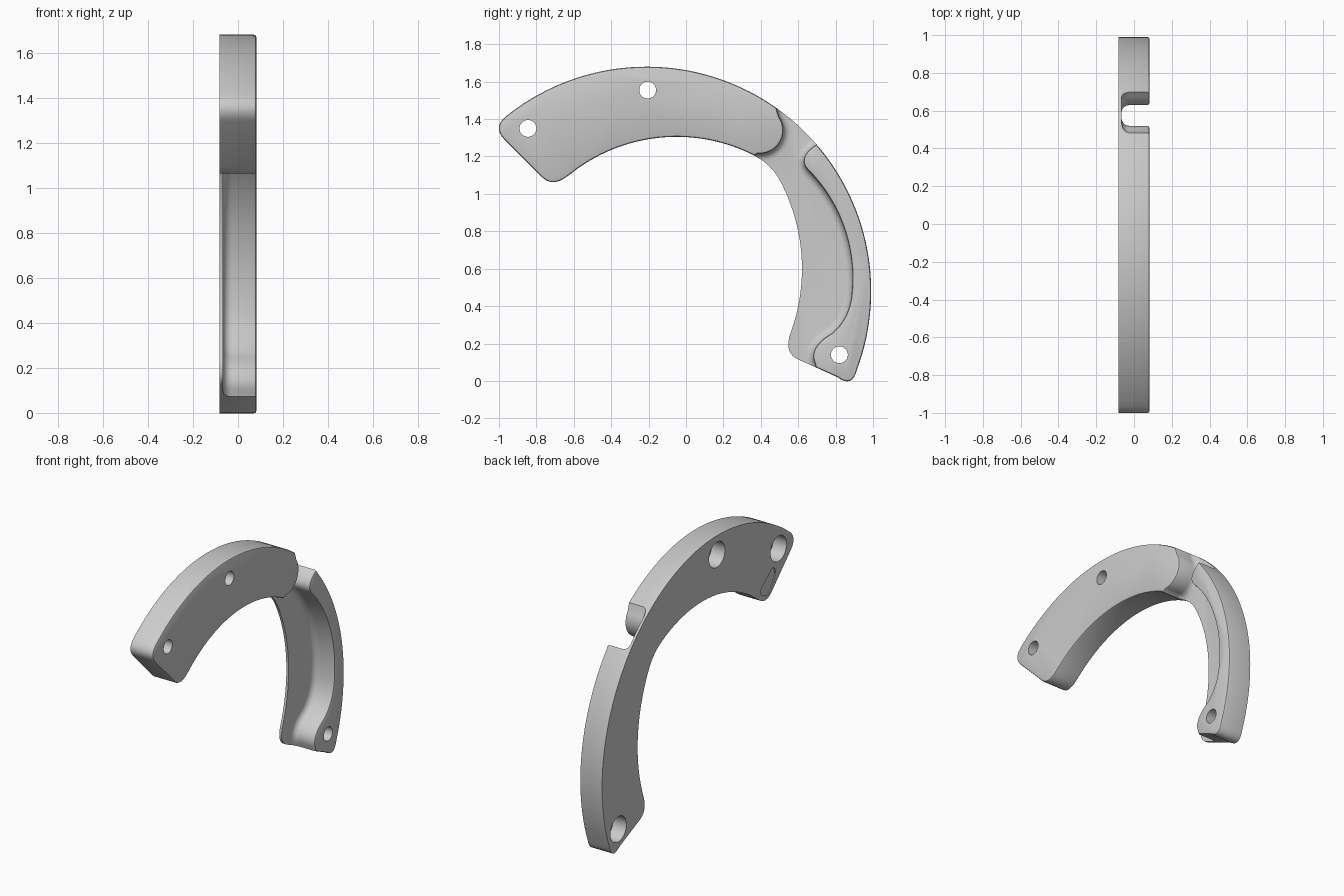
import bpy, bmesh, math
from mathutils import Vector

cube = bpy.data.objects.get("Cube")
if cube:
    bpy.data.objects.remove(cube, do_unlink=True)

HALF = 0.082          # half thickness along x
FLOOR = -0.066        # top of the thin web


def arc(cy, cz, r, a0, a1, n):
    """Points on a circle in the y-z plane, angles in degrees."""
    out = []
    for i in range(n + 1):
        a = math.radians(a0 + (a1 - a0) * i / n)
        out.append((cy + r * math.cos(a), cz + r * math.sin(a)))
    return out


def corner(p, c, q, n=8):
    """Rounded corner from p to q, pulled towards c."""
    out = []
    for i in range(n + 1):
        t = i / n
        out.append(tuple((1 - t) ** 2 * p[k] + 2 * t * (1 - t) * c[k] + t * t * q[k]
                         for k in (0, 1)))
    return out


def prism(name, pts, x0, x1, round_low=0.0):
    """Extrude a y-z outline along x, optionally rounding its low-x rim."""
    bm = bmesh.new()
    face = bm.faces.new([bm.verts.new((x0, y, z)) for y, z in pts])
    bmesh.ops.remove_doubles(bm, verts=bm.verts[:], dist=0.003)
    ext = bmesh.ops.extrude_face_region(bm, geom=bm.faces[:])
    for v in ext["geom"]:
        if isinstance(v, bmesh.types.BMVert):
            v.co.x = x1
    bmesh.ops.recalc_face_normals(bm, faces=bm.faces[:])
    if round_low:
        rim = [e for e in bm.edges if all(abs(v.co.x - x0) < 1e-5 for v in e.verts)]
        bmesh.ops.bevel(bm, geom=rim, offset=round_low, offset_type='OFFSET',
                        segments=5, profile=0.5, affect='EDGES', clamp_overlap=False)
    me = bpy.data.meshes.new(name)
    bm.to_mesh(me)
    bm.free()
    ob = bpy.data.objects.new(name, me)
    bpy.context.collection.objects.link(ob)
    return ob


def cut(target, cutter):
    """Subtract the cutter and delete it."""
    cutter.hide_render = True
    mod = target.modifiers.new("cut", 'BOOLEAN')
    mod.operation = 'DIFFERENCE'
    mod.solver = 'EXACT'
    mod.object = cutter
    bpy.context.view_layer.objects.active = target
    bpy.ops.object.modifier_apply(modifier=mod.name)
    bpy.data.objects.remove(cutter, do_unlink=True)


# Curved body outline
outline = arc(-0.21, 0.48, 1.2, -20.4, 129.2, 72)
outline += corner(outline[-1], (-1.03, 1.355), (-0.975, 1.295))
outline += corner((-0.77, 1.09), (-0.715, 1.035), (-0.64, 1.09))
outline += arc(-0.05, 0.395, 0.91, 129.0, 63.2, 32)
outline += corner((0.36, 1.207), (0.455, 1.16), (0.50, 1.075))
outline += arc(-0.38, 0.6, 1.0, 28.3, -19.9, 28)
outline += corner((0.56, 0.26), (0.52, 0.15), (0.60, 0.115))
outline += corner((0.81, 0.02), (0.89, -0.04), outline[0])[:-1]
body = prism("curved_bracket", outline, -HALF, HALF)

# Pocket that leaves the thin web, the rounded block end and the outer rib
pocket = [(0.47, 1.50)]
pocket += arc(0.395, 1.34, 0.125, 35, -95, 18)
pocket += [(0.30, 1.17), (0.25, 1.0), (0.35, 0.6), (0.35, -0.15), (0.72, -0.15),
           (0.715, 0.0)]
pocket += corner((0.69, 0.09), (0.65, 0.18), (0.78, 0.255), 10)
pocket += corner((0.78, 0.255), (0.86, 0.32), (0.882, 0.436), 10)
pocket += arc(0.07, 0.55, 0.82, -8, 45, 28)
pocket += corner((0.65, 1.13), (0.60, 1.185), (0.67, 1.245))
pocket += [(0.695, 1.262), (0.80, 1.36), (0.80, 1.6), (0.47, 1.6)]
cut(body, prism("pocket_cutter", pocket, FLOOR, 0.3, 0.04))

# Small rounded rim on the raised faces
bm = bmesh.new()
bm.from_mesh(body.data)
bmesh.ops.remove_doubles(bm, verts=bm.verts[:], dist=0.0015)
bm.normal_update()
rim = [e for e in bm.edges
       if all(v.co.x > HALF - 1e-4 for v in e.verts)
       and len(e.link_faces) == 2 and e.calc_face_angle(0) > 0.8]
bmesh.ops.bevel(bm, geom=rim, offset=0.012, offset_type='OFFSET', segments=2,
                profile=0.5, affect='EDGES', clamp_overlap=False)
bm.to_mesh(body.data)
bm.free()

# Screw holes with wide counterbores on the flat back
for y, z in ((-0.845, 1.35), (-0.205, 1.555), (0.82, 0.14)):
    cut(body, prism("hole_cutter", arc(y, z, 0.045, 0, 352.5, 47), -0.3, 0.3))
    cut(body, prism("bore_cutter", arc(y, z, 0.083, 0, 352.5, 47), -0.3, 0.015))

# Shallow rounded mark on the back near the end
mark = corner((-0.815, 1.20), (-0.80, 1.28), (-0.755, 1.225), 6)
mark += corner((-0.68, 1.165), (-0.635, 1.13), (-0.68, 1.105), 6)
mark += corner((-0.71, 1.09), (-0.745, 1.075), (-0.77, 1.115), 6)
cut(body, prism("mark_cutter", mark, -0.3, -HALF + 0.006))

# Grey material
mat = bpy.data.materials.new("light_grey")
mat.use_nodes = True
grey = (0.6, 0.6, 0.6, 1.0)
mat.diffuse_color = grey
mat.node_tree.nodes["Principled BSDF"].inputs["Base Color"].default_value = grey
body.data.materials.clear()
body.data.materials.append(mat)

# Smooth curved walls, keep hard edges
bpy.ops.object.select_all(action='DESELECT')
body.select_set(True)
bpy.context.view_layer.objects.active = body
bpy.ops.object.shade_smooth_by_angle(angle=math.radians(35))
